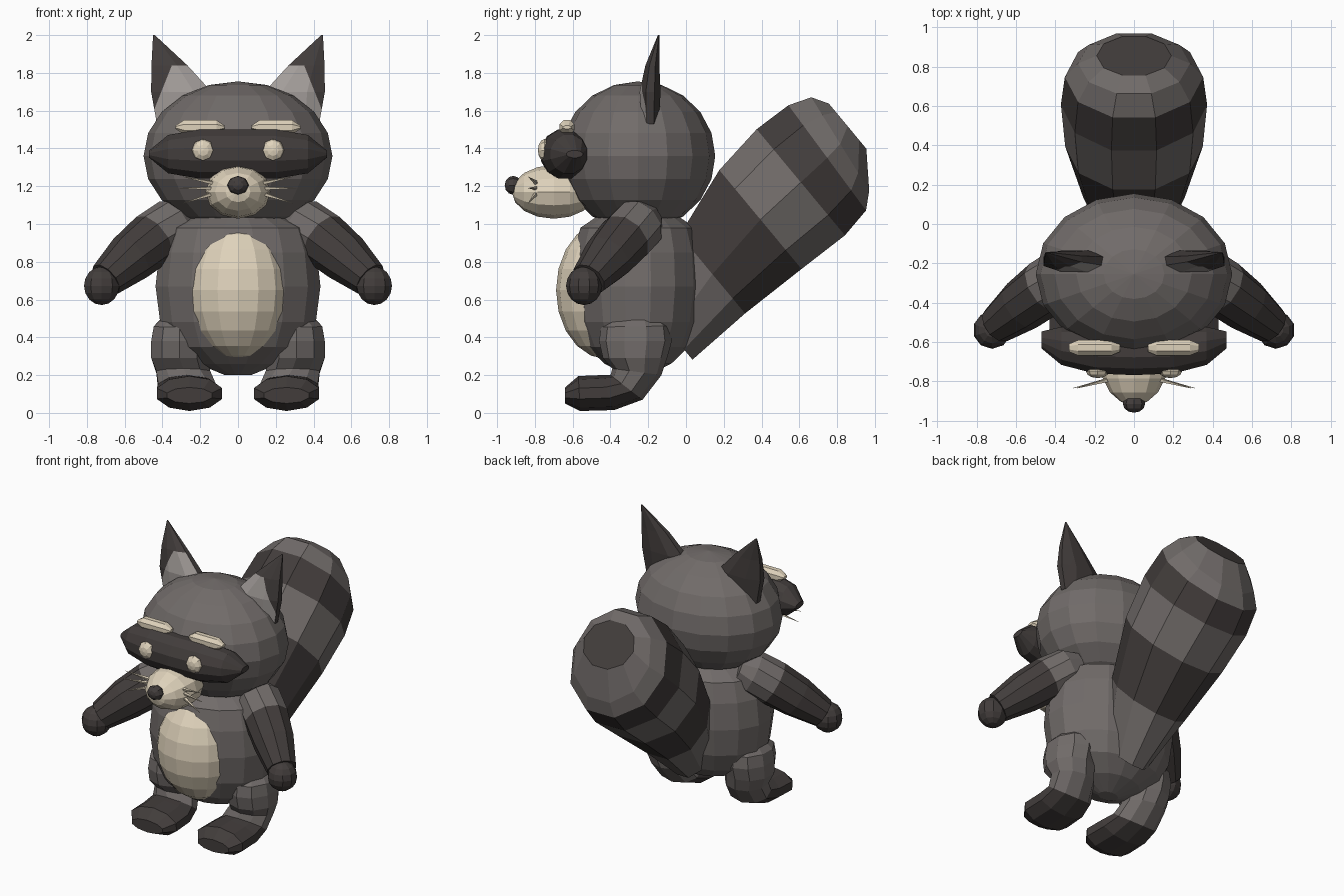
import bpy, bmesh, math
from mathutils import Vector, Matrix

if "Cube" in bpy.data.objects:
    bpy.data.objects.remove(bpy.data.objects["Cube"])


def material(name, rgb):
    m = bpy.data.materials.new(name)
    m.diffuse_color = (*rgb, 1)
    m.use_nodes = True
    m.node_tree.nodes["Principled BSDF"].inputs["Base Color"].default_value = m.diffuse_color
    return m


GREY = material("warm_grey", (0.165, 0.148, 0.142))
DARK = material("dark_grey", (0.054, 0.046, 0.044))
CREAM = material("cream", (0.74, 0.65, 0.50))
PALE = material("pale_grey", (0.37, 0.34, 0.325))


def finish(name, bm, mats, mirror=False):
    bmesh.ops.recalc_face_normals(bm, faces=bm.faces[:])
    me = bpy.data.meshes.new(name)
    bm.to_mesh(me)
    bm.free()
    for m in mats:
        me.materials.append(m)
    ob = bpy.data.objects.new(name, me)
    bpy.context.collection.objects.link(ob)
    if mirror:
        ob.modifiers.new("Mirror", "MIRROR")
    return ob


def ball(name, centre, radii, mat, seg=12, rings=8, mirror=False, axis=None):
    bm = bmesh.new()
    bmesh.ops.create_uvsphere(bm, u_segments=seg, v_segments=rings, radius=1)
    if axis:  # turn the poles towards another axis
        bmesh.ops.rotate(bm, verts=bm.verts[:], matrix=Matrix.Rotation(math.pi / 2, 3, axis))
    bmesh.ops.scale(bm, vec=radii, verts=bm.verts[:])
    bmesh.ops.translate(bm, vec=centre, verts=bm.verts[:])
    return finish(name, bm, [mat], mirror)


def loft(name, rings, n, mats, bands=None, mirror=False, caps=(0, 0), rule=None, cuts=(), turn=0.5):
    """Skin elliptical rings given as (centre, half axis u, half axis v)."""
    bm = bmesh.new()
    loops = []
    for c, u, v in rings:
        angles = [2 * math.pi * (i + turn) / n for i in range(n)]
        loops.append([bm.verts.new(Vector(c) + Vector(u) * math.cos(a) + Vector(v) * math.sin(a))
                      for a in angles])
    for k in range(len(loops) - 1):
        for i in range(n):
            j = (i + 1) % n
            f = bm.faces.new((loops[k][i], loops[k][j], loops[k + 1][j], loops[k + 1][i]))
            f.material_index = bands[k] if bands else 0
    for loop, index in zip((loops[0], loops[-1]), caps):
        bm.faces.new(loop).material_index = index
    for point, normal in cuts:  # extra edges along colour borders
        bmesh.ops.bisect_plane(bm, geom=bm.verts[:] + bm.edges[:] + bm.faces[:],
                               plane_co=point, plane_no=normal)
    bmesh.ops.recalc_face_normals(bm, faces=bm.faces[:])
    if rule:
        for f in bm.faces:
            f.normal_update()
            f.material_index = rule(f)
    return finish(name, bm, mats, mirror)


def tube_rings(points):
    """Round rings square to the path through (x, y, z, radius) points."""
    rings = []
    pts = [Vector(p[:3]) for p in points]
    for i, p in enumerate(points):
        d = (pts[min(i + 1, len(pts) - 1)] - pts[max(i - 1, 0)]).normalized()
        u = d.cross(Vector((0, 1, 0.3))).normalized()
        rings.append((pts[i], u * p[3], d.cross(u) * p[3]))
    return rings


# Head and torso
ball("head", (0, -0.255, 1.36), (0.5, 0.41, 0.395), GREY, 16, 10)
torso = [(0.20, 0.07, 0.05), (0.26, 0.22, 0.18), (0.35, 0.36, 0.275), (0.48, 0.42, 0.33),
         (0.67, 0.445, 0.355), (0.85, 0.425, 0.345), (0.98, 0.38, 0.31), (1.04, 0.24, 0.22)]
loft("torso", [((0, -0.255, z), (rx, 0, 0), (0, ry, 0)) for z, rx, ry in torso], 16, [GREY])
ball("belly", (0, -0.42, 0.65), (0.282, 0.268, 0.365), CREAM, 16, 10)

# Face mask, a spindle bent around the head
mask = [(-0.47, -0.59, 0.045, 0.02), (-0.37, -0.62, 0.10, 0.105), (-0.2, -0.64, 0.125, 0.135),
        (0, -0.645, 0.128, 0.135)]
mask += [(-x, y, a, b) for x, y, a, b in mask[-2::-1]]
loft("face_mask", [((x, y, 1.37), (0, a, 0), (0, 0, b)) for x, y, a, b in mask], 12, [DARK])

# Eyes, brows, muzzle and nose
ball("eyes", (0.185, -0.748, 1.39), (0.06, 0.036, 0.06), CREAM, 8, 6, True, 'X')
brow = [(0.072, 0.022, 0.01), (0.115, 0.042, 0.042), (0.285, 0.042, 0.042), (0.33, 0.022, 0.01)]
loft("brows", [((x, -0.63, 1.512), (0, a, 0), (0, 0, b)) for x, a, b in brow], 8, [CREAM],
     mirror=True)
ball("muzzle", (0, -0.70, 1.17), (0.172, 0.222, 0.142), CREAM, 12, 8, axis='X')
ball("nose", (0, -0.915, 1.205), (0.057, 0.045, 0.05), DARK, 8, 6, axis='X')

# Whiskers
for i, (z0, z1, x1) in enumerate([(1.215, 1.25, 0.29), (1.19, 1.19, 0.31), (1.165, 1.11, 0.29)]):
    loft(f"whiskers_{i + 1}", tube_rings([(0.12, -0.79, z0, 0.013), (x1, -0.835, z1, 0.001)]),
         4, [CREAM], mirror=True)


# Ears with a pale inner side
def inner_ear(f):
    c = f.calc_center_median()
    return int(f.normal.y < -0.4 and c.z < 1.843 and c.x + (c.z - 1.59) * 0.4 < 0.45)


ear = [(1.53, 0.16, 0.44, -0.19, 0.05), (1.70, 0.127, 0.473, -0.19, 0.06),
       (1.84, 0.26, 0.466, -0.178, 0.04), (2.0, 0.44, 0.45, -0.145, 0.004)]
loft("ears", [(((a + b) / 2, y, z), ((b - a) / 2, 0, 0), (0, t, 0)) for z, a, b, y, t in ear],
     8, [DARK, PALE], mirror=True, rule=inner_ear, cuts=[((0.45, 0, 1.59), (1, 0, 0.4))])

# Arms and hands
arm = [(0.27, -0.20, 1.03, 0.09), (0.34, -0.25, 0.995, 0.145), (0.45, -0.325, 0.92, 0.147),
       (0.57, -0.415, 0.82, 0.135), (0.70, -0.515, 0.705, 0.098)]
loft("arms", tube_rings(arm), 10, [GREY, DARK], [0, 0, 1, 1], True, (0, 1))
ball("hands", (0.722, -0.54, 0.673), (0.098, 0.095, 0.102), DARK, 10, 8, True)

# Legs and feet: centre x, half width, front (y, z), back (y, z)
leg = [(0.30, 0.11, (-0.40, 0.495), (-0.13, 0.505)), (0.31, 0.143, (-0.45, 0.455), (-0.085, 0.46)),
       (0.31, 0.157, (-0.46, 0.38), (-0.075, 0.38)),
       (0.31, 0.157, (-0.44, 0.29), (-0.10, 0.29)), (0.29, 0.15, (-0.39, 0.235), (-0.13, 0.20)),
       (0.27, 0.16, (-0.40, 0.20), (-0.23, 0.07)), (0.26, 0.178, (-0.45, 0.20), (-0.38, 0.015)),
       (0.257, 0.182, (-0.57, 0.195), (-0.56, 0.01)), (0.257, 0.125, (-0.64, 0.135), (-0.64, 0.05))]
rings = []
for x, rx, f, b in leg:
    front, back = Vector((x, *f)), Vector((x, *b))
    rings.append(((front + back) / 2, (rx, 0, 0), (front - back) / 2))
loft("legs", rings, 10, [GREY, DARK], [0, 0, 0, 0, 0, 1, 1, 1], True, (0, 1))

# Striped tail: half width, then (distance along, offset across) of the upper and lower edge
base, along, across = Vector((0, 0.015, 0.305)), Vector((0, 0.77, 0.64)), Vector((0, -0.64, 0.77))
tail = [(0.14, (0, 0.34), (0, -0.03)), (0.26, (0.37, 0.52), (0.37, -0.02)),
        (0.35, (0.75, 0.65), (0.75, -0.03)), (0.372, (1.04, 0.69), (1.04, -0.04)),
        (0.352, (1.25, 0.68), (1.21, -0.01)), (0.285, (1.37, 0.635), (1.29, 0.06)),
        (0.19, (1.42, 0.55), (1.42, 0.24))]
rings = []
for rx, top, low in tail:
    a, b = (base + along * s + across * t for s, t in (top, low))
    rings.append(((a + b) / 2, (rx, 0, 0), (a - b) / 2 / math.cos(math.pi / 10)))
loft("tail", rings, 10, [GREY, DARK], [0, 1, 0, 1, 0, 0], caps=(0, 1), turn=0)
